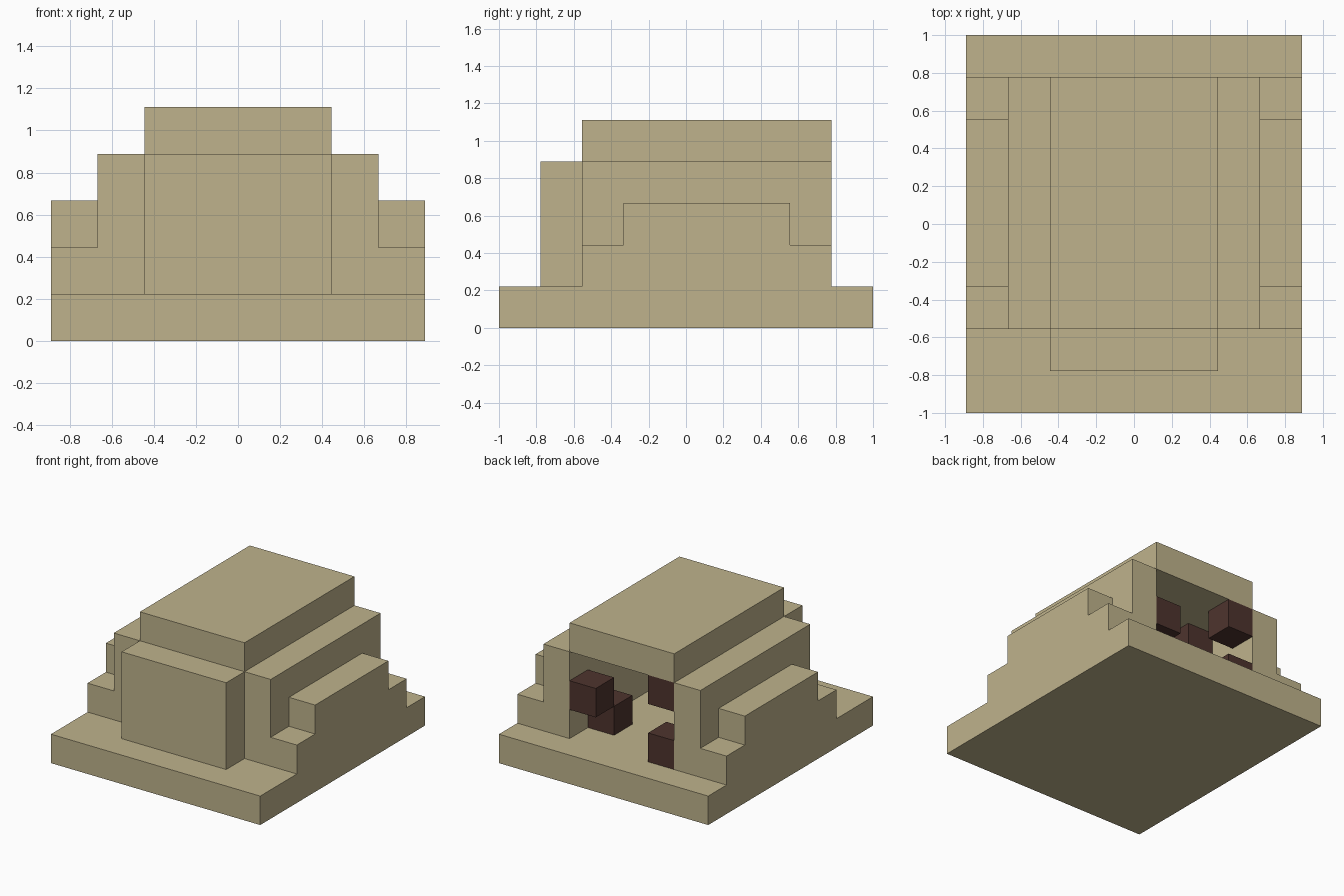
import bpy
import bmesh

if "Cube" in bpy.data.objects:
    bpy.data.objects.remove(bpy.data.objects["Cube"], do_unlink=True)

U = 2 / 9  # one block


def material(name, rgb):
    mat = bpy.data.materials.new(name)
    mat.use_nodes = True
    color = (*rgb, 1)
    mat.diffuse_color = color
    mat.node_tree.nodes["Principled BSDF"].inputs["Base Color"].default_value = color
    return mat


sand = material("sand", (0.52, 0.45, 0.262))
brown = material("dark_brown", (0.076, 0.034, 0.027))


def prism(name, profile, x0, x1, mat):
    """Extrude a y-z profile, in block units, from x0 to x1."""
    bm = bmesh.new()
    face = bm.faces.new([bm.verts.new((x0 * U, y * U, z * U)) for y, z in profile])
    new = bmesh.ops.extrude_face_region(bm, geom=[face])["geom"]
    verts = [g for g in new if isinstance(g, bmesh.types.BMVert)]
    bmesh.ops.translate(bm, verts=verts, vec=((x1 - x0) * U, 0, 0))
    bmesh.ops.recalc_face_normals(bm, faces=bm.faces)
    mesh = bpy.data.meshes.new(name)
    bm.to_mesh(mesh)
    bm.free()
    mesh.materials.append(mat)
    obj = bpy.data.objects.new(name, mesh)
    bpy.context.collection.objects.link(obj)
    return obj


def box(name, x, y, z, mat):
    profile = [(y[0], z[0]), (y[1], z[0]), (y[1], z[1]), (y[0], z[1])]
    return prism(name, profile, x[0], x[1], mat)


# Shell, open at the back
box("base", (-4, 4), (-4.5, 4.5), (0, 1), sand)
box("front_wall", (-2, 2), (-3.5, -2.5), (1, 4), sand)
box("roof", (-2, 2), (-2.5, 3.5), (4, 5), sand)

# Side walls with stepped buttresses
steps = [(-2.5, 1), (3.5, 1), (3.5, 2), (2.5, 2),
         (2.5, 3), (-1.5, 3), (-1.5, 2), (-2.5, 2)]
for side, s in (("left", 1), ("right", -1)):
    box(side + "_wall", sorted((2 * s, 3 * s)), (-2.5, 3.5), (1, 4), sand)
    prism(side + "_buttress", steps, 3 * s, 4 * s, sand)

# Loose blocks inside, by lowest corner
for i, (x, y, z) in enumerate([(1, 2.5, 2), (1, 1.5, 1), (-2, 2.5, 3),
                               (-2, 2.5, 1), (-2, 0.5, 3)]):
    box(f"inner_block_{i + 1}", (x, x + 1), (y, y + 1), (z, z + 1), brown)
